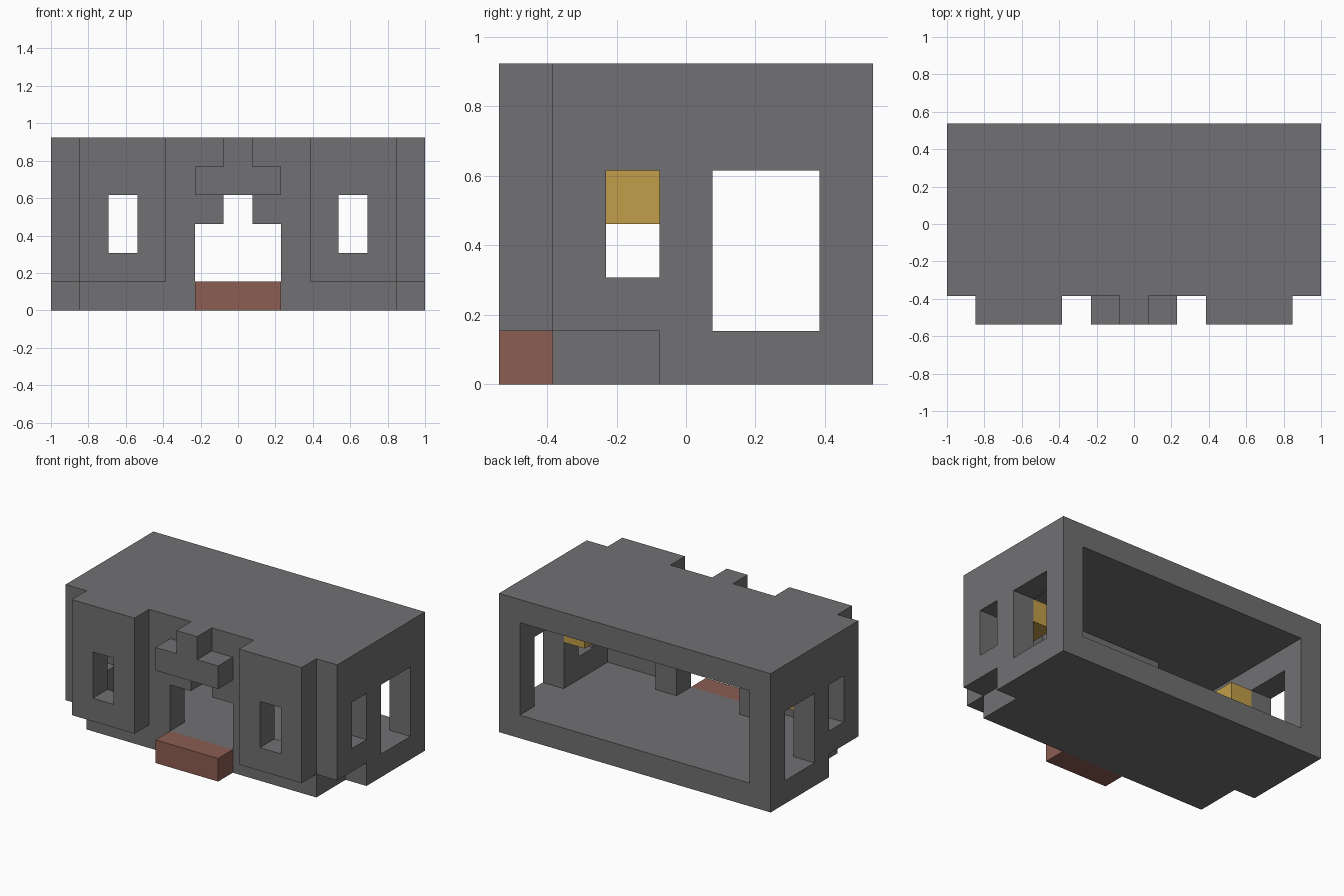
import bpy
import bmesh
from mathutils import Vector

U = 1 / 13  # one building block

old = bpy.data.objects.get("Cube")
if old:
    bpy.data.objects.remove(old, do_unlink=True)


def make_material(name, colour):
    mat = bpy.data.materials.new(name)
    mat.use_nodes = True
    rgba = (*colour, 1)
    mat.diffuse_color = rgba
    mat.node_tree.nodes["Principled BSDF"].inputs["Base Color"].default_value = rgba
    return mat


stone = make_material("grey stone", (0.165, 0.16, 0.168))
brick = make_material("red brick", (0.26, 0.11, 0.085))
gold = make_material("gold", (0.53, 0.34, 0.065))


def box(name, x, y, z, mat=stone):
    """Box from its ranges along each axis, in blocks."""
    bm = bmesh.new()
    bmesh.ops.create_cube(bm, size=1)
    low, high = (Vector(corner) for corner in zip(x, y, z))
    for v in bm.verts:
        v.co = U * Vector([high[i] if v.co[i] > 0 else low[i] for i in range(3)])
    mesh = bpy.data.meshes.new(name)
    bm.to_mesh(mesh)
    bm.free()
    mesh.materials.append(mat)
    obj = bpy.data.objects.new(name, mesh)
    bpy.context.collection.objects.link(obj)
    return obj


def cut(obj, *holes):
    """Subtract box-shaped holes and bake the result."""
    cutters = []
    for hole in holes:
        cutter = box("cutter", *hole)
        cutter.hide_render = True
        cutters.append(cutter)
        mod = obj.modifiers.new("opening", 'BOOLEAN')
        mod.operation = 'DIFFERENCE'
        mod.solver = 'EXACT'
        mod.object = cutter
    bpy.context.view_layer.update()
    graph = bpy.context.evaluated_depsgraph_get()
    baked = bpy.data.meshes.new_from_object(obj.evaluated_get(graph))
    obj.modifiers.clear()
    obj.data = baked
    for cutter in cutters:
        bpy.data.objects.remove(cutter, do_unlink=True)


def span(side, a, b):
    return tuple(sorted((side * a, side * b)))


# Floor and roof slabs, open at the back
box("floor", (-11, 11), (-5, 7), (0, 2))
box("roof", (-11, 11), (-5, 7), (10, 12))

for side, label in ((1, "left"), (-1, "right")):
    # Side wall with a large window, a small window and a notched front foot
    wall = box(label + "_side_wall", span(side, 11, 13), (-5, 7), (0, 12))
    through = span(side, 10, 14)
    cut(wall,
        (through, (1, 5), (2, 8)),
        (through, (-3, -1), (4, 8)),
        (through, (-6, -1), (-1, 2)))

    # Projecting front bay with a narrow window
    bay = box(label + "_front_bay", span(side, 5, 11), (-7, -5), (2, 12))
    cut(bay, (span(side, 7, 9), (-8, -4), (4, 8)))

    # Gold shelf on the inside of the wall
    box(label + "_shelf", span(side, 9, 11), (-3, 1), (6, 8), gold)

# Recessed middle wall with a stepped doorway
middle = box("door_wall", (-5, 5), (-5, -3), (2, 10))
cut(middle,
    ((-3, 3), (-6, -2), (1, 6)),
    ((-1, 1), (-6, -2), (5, 8)))

# Canopy over the door and the step below it
box("door_canopy", (-3, 3), (-7, -5), (8, 10))
box("canopy_post", (-1, 1), (-7, -5), (10, 12))
box("door_step", (-3, 3), (-7, -5), (0, 2), brick)
